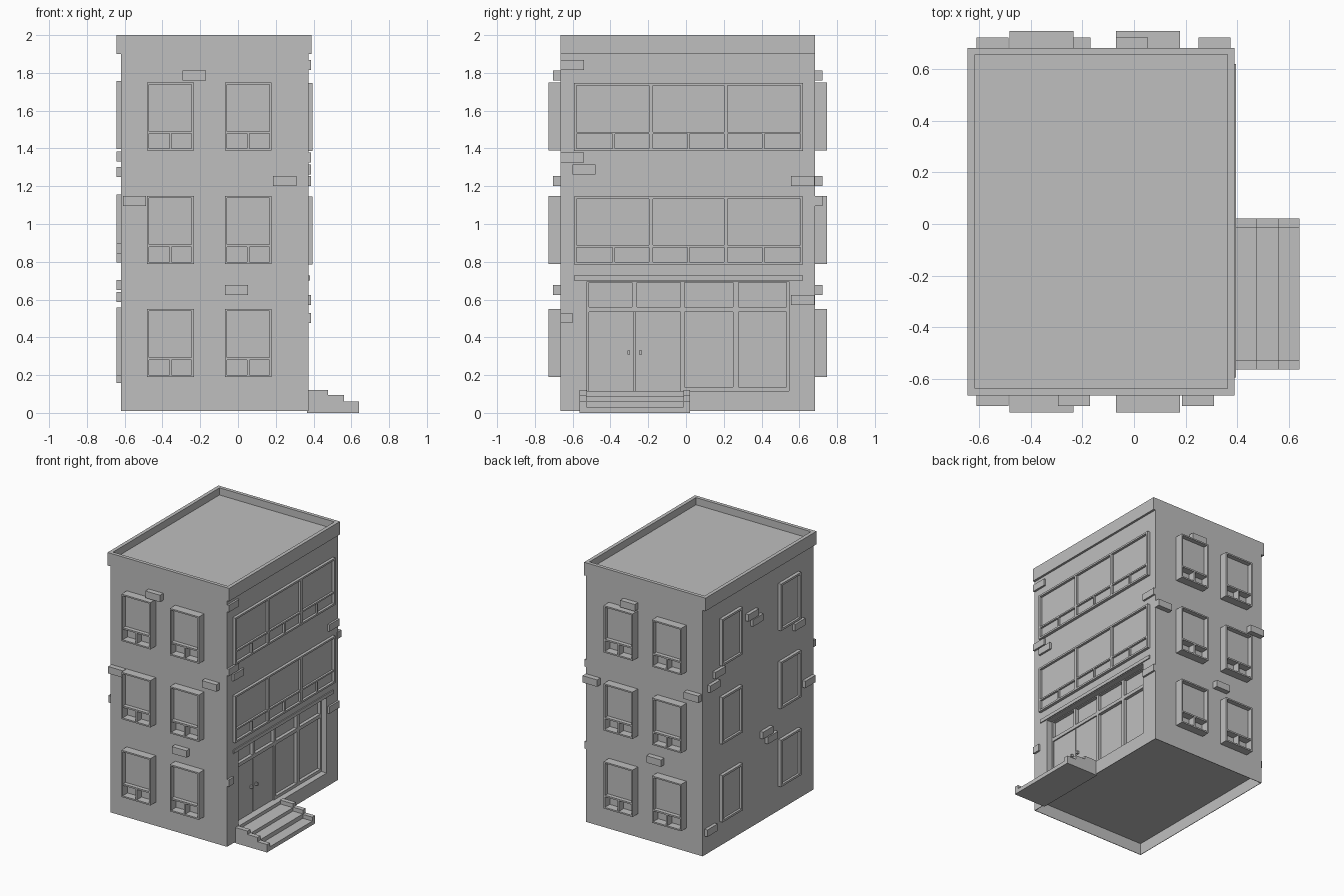
import bpy, bmesh
from mathutils import Vector

old = bpy.data.objects.get("Cube")
if old:
    bpy.data.objects.remove(old, do_unlink=True)

grey = bpy.data.materials.new("plain_grey")
grey.use_nodes = True
COLOR = (0.52, 0.52, 0.52, 1)
grey.diffuse_color = COLOR
grey.node_tree.nodes["Principled BSDF"].inputs["Base Color"].default_value = COLOR

# Wall planes
LEFT, RIGHT, FRONT, BACK = -0.619, 0.372, -0.664, 0.682


def make(name, boxes):
    """One object from boxes given as (x0, x1, y0, y1, z0, z1)."""
    bm = bmesh.new()
    for b in boxes:
        lo, hi = Vector(b[0::2]), Vector(b[1::2])
        cube = bmesh.ops.create_cube(bm, size=1)
        for v in cube["verts"]:
            v.co = Vector(c * (h - l) + (h + l) / 2 for c, l, h in zip(v.co, lo, hi))
    mesh = bpy.data.meshes.new(name)
    bm.to_mesh(mesh)
    bm.free()
    mesh.materials.append(grey)
    obj = bpy.data.objects.new(name, mesh)
    bpy.context.collection.objects.link(obj)
    return obj


def on_wall(side, u0, u1, z0, z1, d0, d1):
    """Box on a wall: u runs along the wall, d is the distance outwards."""
    if side == "front":
        return (u0, u1, FRONT - d1, FRONT - d0, z0, z1)
    if side == "back":
        return (u0, u1, BACK + d0, BACK + d1, z0, z1)
    if side == "left":
        return (LEFT - d1, LEFT - d0, u0, u1, z0, z1)
    return (RIGHT + d0, RIGHT + d1, u0, u1, z0, z1)


def cut(obj, boxes):
    cutter = make("cutter", boxes)
    cutter.hide_render = True
    mod = obj.modifiers.new("cut", "BOOLEAN")
    mod.operation, mod.solver, mod.object = "DIFFERENCE", "EXACT", cutter
    bpy.context.view_layer.objects.active = obj
    bpy.ops.object.modifier_apply(modifier="cut")
    bpy.data.objects.remove(cutter, do_unlink=True)


# Building shell with a hollow foot and a shopfront recess
SHOP = (-0.525, 0.545, 0.115, 0.695)
DEPTH = 0.07
shell = make("building_walls", [(LEFT, RIGHT, FRONT, BACK, 0.01, 1.93)])
t = 0.004
cut(shell, [(LEFT + t, RIGHT - t, FRONT + t, BACK - t, -0.1, 0.1),
            on_wall("right", *SHOP, -DEPTH, 0.1)])

# Roof parapet with a sunken deck
parapet = make("roof_parapet", [(-0.644, 0.389, FRONT, BACK, 1.9, 2)])
cut(parapet, [(-0.616, 0.361, FRONT + 0.027, BACK - 0.027, 1.945, 2.1)])


def window(name, side, u0, u1, z0, out, bays, f, pane, low_pane, height=0.36):
    """Framed window; each bay has a tall light over two small ones."""
    z1 = z0 + height
    zb = z0 + 0.096
    b = [on_wall(side, u0, u0 + f, z0, z1, -0.01, out),
         on_wall(side, u1 - f, u1, z0, z1, -0.01, out),
         on_wall(side, u0 + f, u1 - f, z0, z0 + f, -0.01, out),
         on_wall(side, u0 + f, u1 - f, z1 - f, z1, -0.01, out)]
    a, e = u0 + f, u1 - f
    if bays:
        step = (e - a) / bays
        b.append(on_wall(side, a, e, zb - 0.006, zb + 0.006, -0.01, out - 0.004))
        b.append(on_wall(side, a, e, zb + 0.006, z1 - f, -0.01, pane))
        b.append(on_wall(side, a, e, z0 + f, zb - 0.006, -0.01, low_pane))
        for i in range(bays):
            mid = a + step * (i + 0.5)
            b.append(on_wall(side, mid - 0.006, mid + 0.006, z0 + f, zb - 0.006, -0.01, out - 0.004))
            if i:
                m = a + step * i
                b.append(on_wall(side, m - 0.01, m + 0.01, z0 + f, z1 - f, -0.01, out - 0.002))
    else:
        b.append(on_wall(side, a, e, z0 + f, z1 - f, -0.01, pane))
    make(name, b)


for n, z in enumerate((0.19, 0.789, 1.389), 1):
    for side in ("front", "back"):
        for k, u in enumerate((-0.481, -0.069), 1):
            window(f"{side}_window_{n}_{k}", side, u, u + 0.247, z, 0.065, 1, 0.011, 0.03, 0.005)
    for k, u in enumerate((-0.48, 0.23), 1):
        window(f"left_window_{n}_{k}", "left", u, u + 0.245, z + 0.008, 0.025, 0, 0.016, 0.008, 0)
    if n > 1:
        window(f"right_window_band_{n}", "right", -0.594, 0.62, z - 0.003, 0.022, 3, 0.014, 0.003, 0.003)

# Loose bricks standing proud of the walls: start along wall, bottom height
bricks = {
    "front": [(-0.294, 1.76), (0.185, 1.2), (-0.61, 1.095), (-0.07, 0.625)],
    "back": [(-0.07, 1.76), (0.25, 1.095), (-0.61, 1.2), (-0.292, 0.625)],
    "right": [(-0.664, 1.815), (-0.664, 1.325), (-0.602, 1.262), (0.557, 1.2), (0.557, 0.57)],
    "left": [(0.035, 1.62), (-0.02, 1.56), (0.5, 1.25), (0.435, 1.33), (-0.14, 0.65), (-0.2, 0.588),
             (0.535, 0.157), (-0.53, 1.33), (-0.655, 0.845)],
}
for side, spots in bricks.items():
    out = {"left": 0.025, "right": 0.015}.get(side, 0.04)
    make(f"{side}_bricks", [on_wall(side, u, u + 0.124, z, z + 0.053, -0.01, out) for u, z in spots])
make("half_brick", [on_wall("right", FRONT, -0.602, 0.475, 0.528, -0.01, 0.015)])

# Shopfront: frame bars, display glass, double door and knobs
y0, y1, z0, z1 = SHOP
door_end = -0.008
bars = [(y0, y0 + 0.012, z0, z1), (y1 - 0.012, y1, z0, z1), (-0.03, door_end, z0, z1),
        (0.248, 0.278, z0, z1), (-0.286, -0.26, 0.56, z1), (y0, y1, 0.533, 0.56),
        (y0, y1, z1 - 0.005, z1), (door_end, y1, z0, 0.137)]
make("shopfront_frame", [on_wall("right", *b, -DEPTH - 0.01, -DEPTH + 0.025) for b in bars])
make("double_door", [on_wall("right", a, b, z0, 0.533, -DEPTH - 0.01, -DEPTH + 0.015)
                     for a, b in ((y0 + 0.012, -0.275), (-0.269, -0.03))])
make("door_knobs", [on_wall("right", u, u + 0.014, 0.31, 0.33, -DEPTH, -DEPTH + 0.035)
                    for u in (-0.31, -0.248)])
make("shopfront_lintel", [on_wall("right", -0.594, 0.62, 0.7, 0.727, -0.01, 0.008)])

# Entrance steps between stepped curbs
levels = [(0.476, 0.12), (0.56, 0.094), (0.641, 0.061)]
S0, S1, curb = -0.563, 0.022, 0.035
steps, curbs, x = [], [], 0.365
for x_end, z in levels:
    steps.append((x, x_end, S0 + curb, S1 - curb, 0, z - 0.03))
    curbs += [(x, x_end, S0, S0 + curb, 0, z), (x, x_end, S1 - curb, S1, 0, z)]
    x = x_end
make("entrance_steps", steps)
make("step_curbs", curbs)
